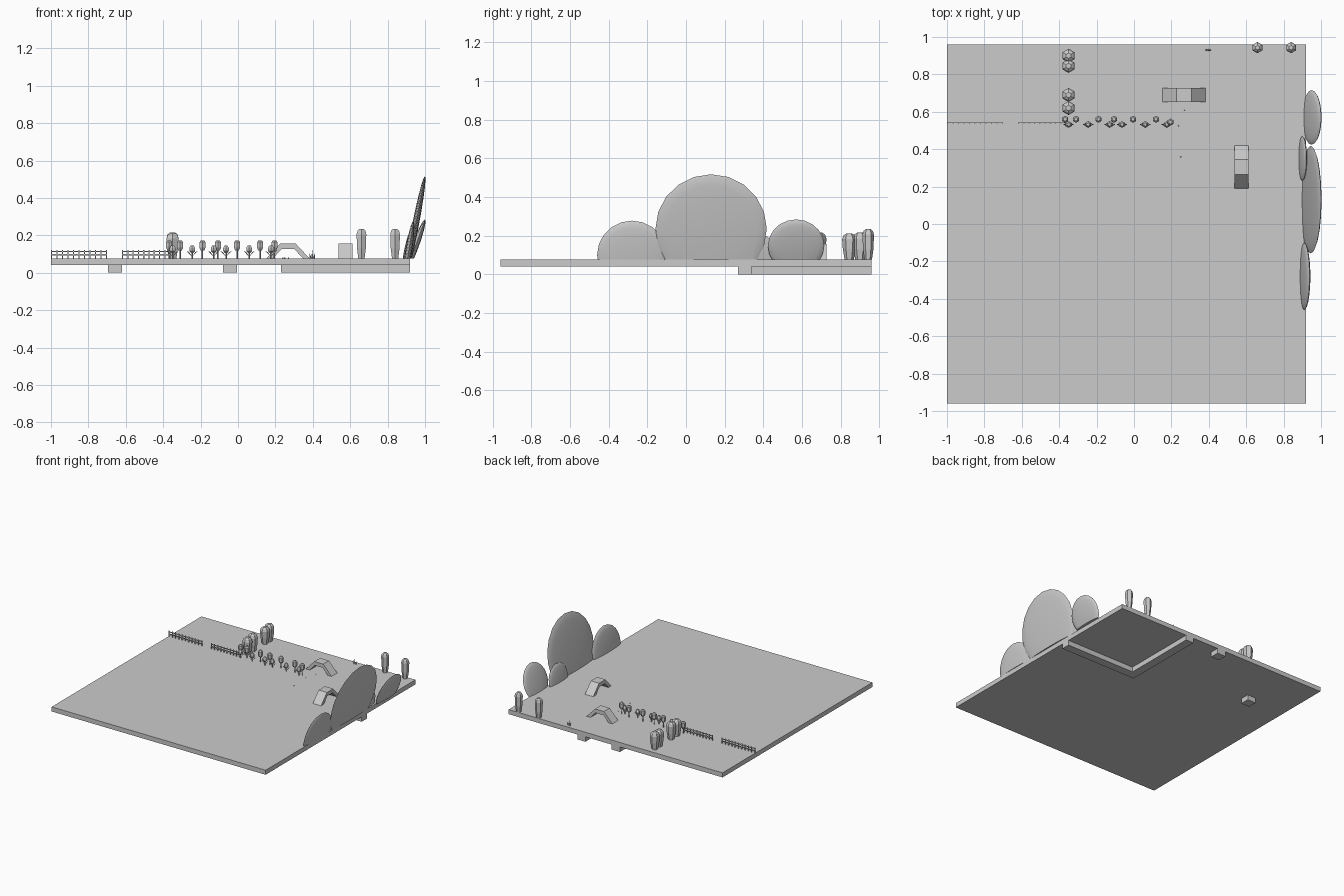
import bpy, bmesh, math
from mathutils import Matrix, Vector

if "Cube" in bpy.data.objects:
    bpy.data.objects.remove(bpy.data.objects["Cube"])

TOP = 0.077  # ground surface height


def finish(bm, name, smooth=False):
    bmesh.ops.recalc_face_normals(bm, faces=bm.faces)
    me = bpy.data.meshes.new(name)
    bm.to_mesh(me)
    bm.free()
    ob = bpy.data.objects.new(name, me)
    bpy.context.collection.objects.link(ob)
    if smooth:
        me.polygons.foreach_set("use_smooth", [True] * len(me.polygons))
    return ob


def add_box(bm, x0, x1, y0, y1, z0, z1):
    m = Matrix.Translation(((x0 + x1) / 2, (y0 + y1) / 2, (z0 + z1) / 2))
    bmesh.ops.create_cube(bm, size=1, matrix=m @ Matrix.Diagonal((x1 - x0, y1 - y0, z1 - z0, 1)))


def box(name, *d):
    bm = bmesh.new()
    add_box(bm, *d)
    return finish(bm, name)


def add_lathe(bm, x, y, profile, n=6):
    # stacked rings (radius, z), closed at both ends, a corner pointing to +y
    rings = [[bm.verts.new((x + r * math.sin(k * math.tau / n), y + r * math.cos(k * math.tau / n), z))
              for k in range(n)] for r, z in profile]
    for a, b in zip(rings, rings[1:]):
        for k in range(n):
            bm.faces.new((a[k], a[(k + 1) % n], b[(k + 1) % n], b[k]))
    bm.faces.new(rings[0])
    bm.faces.new(rings[-1])


# ground slab
box("ground", -1, 0.92, -0.96, 0.96, 0.04, TOP)

# L-shaped river bed showing under the slab
bm = bmesh.new()
outline = [(0.23, 0.96), (0.23, 0.27), (0.92, 0.27), (0.92, 0.34), (0.30, 0.34), (0.30, 0.96)]
face = bm.faces.new([bm.verts.new((x, y, 0)) for x, y in outline])
ext = bmesh.ops.extrude_face_region(bm, geom=[face])
bmesh.ops.translate(bm, vec=(0, 0, 0.04),
                    verts=[v for v in ext["geom"] if isinstance(v, bmesh.types.BMVert)])
finish(bm, "river_bed")

# small foundation blocks below the slab
box("gate_block", -0.695, -0.62, 0.50, 0.575, 0, 0.04)
box("back_block", -0.08, -0.005, 0.885, 0.96, 0, 0.04)


# arched bridges
def bridge(name, cx, cy, turn):
    half = [(0.115, TOP), (0.04, 0.157), (-0.04, 0.157), (-0.115, TOP),
            (-0.08, TOP), (-0.035, 0.126), (0.035, 0.126), (0.08, TOP)]
    bm = bmesh.new()
    a, b = [[bm.verts.new((u, s, z)) for u, z in half] for s in (-0.037, 0.037)]
    for k in range(8):
        j = (k + 1) % 8
        bm.faces.new((a[k], a[j], b[j], b[k]))
    for ring in (a, b):
        for k in range(3):
            bm.faces.new((ring[k], ring[k + 1], ring[6 - k], ring[7 - k]))
    ob = finish(bm, name)
    ob.location = (cx, cy, 0)
    ob.rotation_euler.z = turn


bridge("bridge_back", 0.267, 0.69, 0)
bridge("bridge_side", 0.575, 0.305, math.pi / 2)

# leaning lens-shaped hills, cut flat at ground level
hills = [(0.91, -0.28, 0.10, 0.18, 0.018, 9), (0.945, 0.13, 0.235, 0.288, 0.018, 11),
         (0.95, 0.57, 0.147, 0.146, 0.018, 20), (0.90, 0.35, 0.10, 0.12, 0.015, 10)]
for i, (x, y, z, r, t, lean) in enumerate(hills):
    bm = bmesh.new()
    m = (Matrix.Translation((x, y, z)) @ Matrix.Rotation(math.radians(lean), 4, 'Y')
         @ Matrix.Diagonal((t, r, r, 1)) @ Matrix.Rotation(math.pi / 2, 4, 'Y'))
    bmesh.ops.create_uvsphere(bm, u_segments=20, v_segments=10, radius=1, matrix=m)
    cut = bmesh.ops.bisect_plane(bm, geom=bm.verts[:] + bm.edges[:] + bm.faces[:],
                                 plane_co=(0, 0, TOP), plane_no=(0, 0, 1), clear_inner=True)
    bmesh.ops.contextual_create(bm, geom=[e for e in cut["geom_cut"] if isinstance(e, bmesh.types.BMEdge)])
    ob = finish(bm, f"hill_{i + 1}")
    bpy.context.view_layer.objects.active = ob
    ob.select_set(True)
    bpy.ops.object.shade_smooth_by_angle(angle=math.radians(40))
    ob.select_set(False)

# tall rounded trees
trees = [(-0.35, 0.90, 0.216, 0.037), (-0.35, 0.845, 0.212, 0.037), (-0.35, 0.69, 0.216, 0.037),
         (-0.35, 0.62, 0.212, 0.037), (0.66, 0.943, 0.235, 0.03), (0.84, 0.943, 0.235, 0.03)]
for i, (x, y, top, r) in enumerate(trees):
    bm = bmesh.new()
    add_lathe(bm, x, y, [(0.65 * r, TOP), (0.9 * r, 0.13), (r, top - 0.03),
                         (0.8 * r, top - 0.01), (0.4 * r, top)])
    finish(bm, f"tree_{i + 1}")

# flower row: tall cups at the back, low balls in front
bm = bmesh.new()
back = [-0.368, -0.31, -0.19, -0.107, -0.005, 0.118, 0.195]
front = [-0.35, -0.245, -0.13, -0.064, 0.06, 0.176]
for x in back:
    y = 0.56 if x < 0.15 else 0.545
    add_lathe(bm, x, y, [(0.004, TOP), (0.004, 0.125)], 4)
    add_lathe(bm, x, y, [(0.012, 0.12), (0.019, 0.135), (0.019, 0.163), (0.010, 0.173)])
for x in front:
    y = 0.532
    add_lathe(bm, x, y, [(0.004, TOP), (0.004, 0.115)], 4)
    add_lathe(bm, x, y, [(0.008, 0.106), (0.018, 0.117), (0.018, 0.132), (0.009, 0.146)])
    for s in (-1, 1):  # leaves
        pts = [(0, 0, 0.085), (0.016 * s, -0.005, 0.105), (0.032 * s, 0, 0.118), (0.016 * s, 0.005, 0.11)]
        bm.faces.new([bm.verts.new(Vector(p) + Vector((x, y, 0))) for p in pts])
finish(bm, "flower_row")

# picket fences with a gap between them
for name, x0, x1 in (("fence_left", -1, -0.70), ("fence_right", -0.62, -0.36)):
    bm = bmesh.new()
    for z in (0.093, 0.110):
        add_box(bm, x0, x1, 0.539, 0.543, z, z + 0.006)
    n = round((x1 - x0) / 0.03)
    for k in range(n + 1):
        x = x0 + 0.003 + (x1 - x0 - 0.006) * k / n
        add_box(bm, x - 0.003, x + 0.003, 0.538, 0.544, TOP, 0.122)
    finish(bm, name)

# grass tuft at the back edge
bm = bmesh.new()
for dx, h in ((-0.012, 0.03), (0, 0.045), (0.012, 0.03)):
    bmesh.ops.create_cone(bm, cap_ends=True, segments=4, radius1=0.005, radius2=0.0005, depth=h,
                          matrix=Matrix.Translation((0.397 + dx, 0.93, TOP + h / 2))
                          @ Matrix.Rotation(dx * 20, 4, 'Y'))
finish(bm, "grass_tuft")

# tiny flecks on the river
bm = bmesh.new()
for x, y in ((0.25, 0.36), (0.24, 0.525), (0.27, 0.61)):
    add_lathe(bm, x, y, [(0.004, TOP), (0.003, TOP + 0.004)], 4)
finish(bm, "river_flecks")
